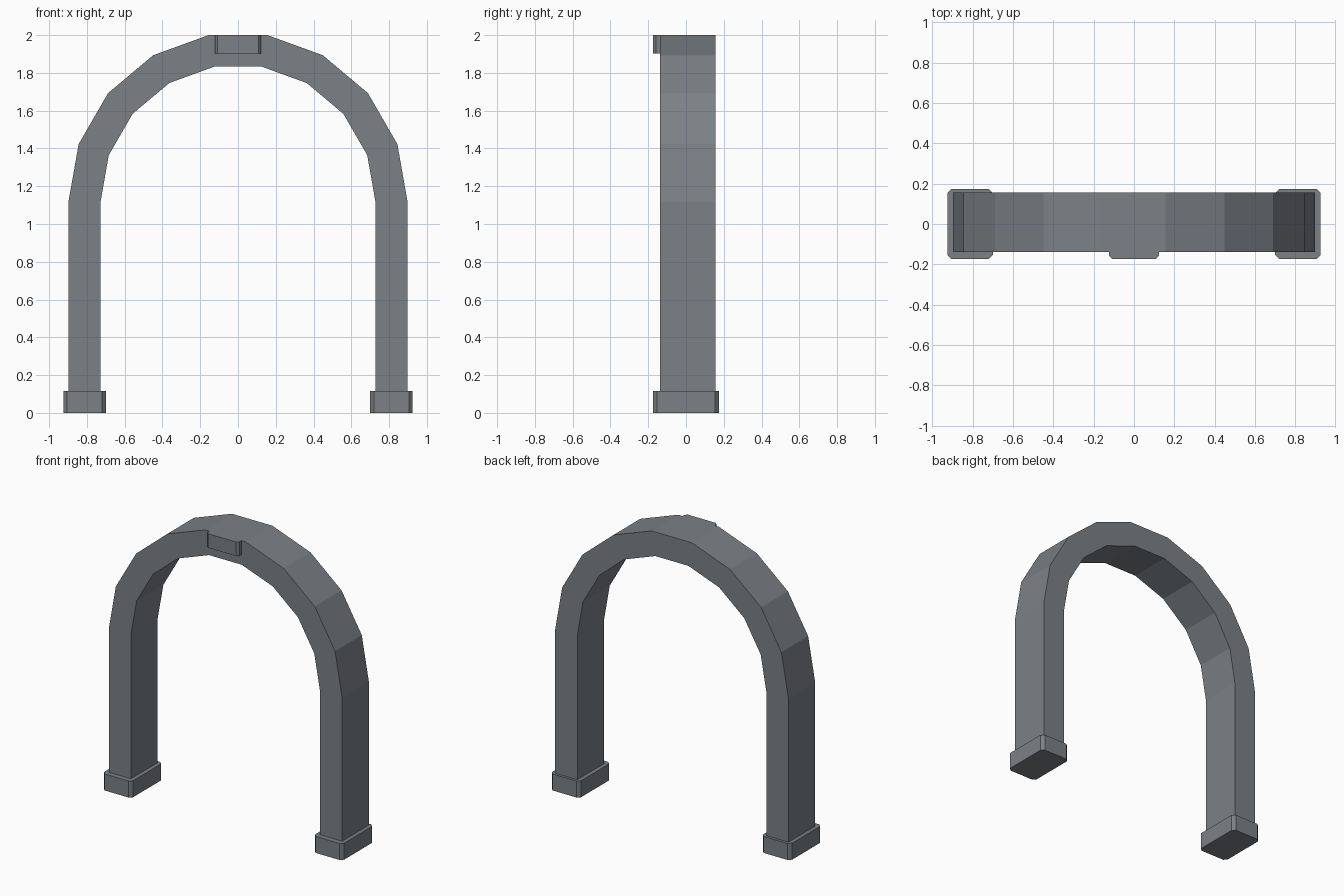
import bpy
import bmesh
import math

if "Cube" in bpy.data.objects:
    bpy.data.objects.remove(bpy.data.objects["Cube"])

FRONT, BACK = -0.138, 0.156   # arch front and back faces
PAD_Y = 0.174                 # half depth of the feet
TOP = 2.0
R_OUT, R_IN = 0.898, 0.728
SEGMENTS = 9

# Dark slate stone
stone = bpy.data.materials.new("dark_stone")
stone.diffuse_color = (0.2, 0.22, 0.24, 1)
stone.use_nodes = True
stone.node_tree.nodes["Principled BSDF"].inputs["Base Color"].default_value = stone.diffuse_color


def loft(name, ring_a, ring_b, caps):
    """Join two matching closed rings with side quads and add the caps."""
    n = len(ring_a)
    faces = [(i, (i + 1) % n, (i + 1) % n + n, i + n) for i in range(n)]
    for cap in caps:
        faces.append(tuple(reversed(cap)))
        faces.append(tuple(i + n for i in cap))
    mesh = bpy.data.meshes.new(name)
    mesh.from_pydata(ring_a + ring_b, [], faces)
    mesh.materials.append(stone)
    bm = bmesh.new()
    bm.from_mesh(mesh)
    bmesh.ops.recalc_face_normals(bm, faces=bm.faces)
    bm.to_mesh(mesh)
    bm.free()
    obj = bpy.data.objects.new(name, mesh)
    bpy.context.collection.objects.link(obj)
    return obj


def prism(name, outline, z0, z1):
    """Upright prism from an xy outline."""
    return loft(name, [(x, y, z0) for x, y in outline],
                [(x, y, z1) for x, y in outline], [range(len(outline))])


# Arch: straight legs running into a nine-sided half round
centre_z = TOP - R_OUT * math.sin(math.radians(80))


def arch_line(r):
    arc = [(r * math.cos(math.pi * i / SEGMENTS),
            centre_z + r * math.sin(math.pi * i / SEGMENTS))
           for i in range(SEGMENTS + 1)]
    return [(r, 0.05)] + arc + [(-r, 0.05)]


profile = arch_line(R_OUT) + arch_line(R_IN)[::-1]
n = len(profile)
strips = [(i, i + 1, n - 2 - i, n - 1 - i) for i in range(n // 2 - 1)]
loft("arch", [(x, BACK, z) for x, z in profile],
     [(x, FRONT, z) for x, z in profile], strips)

# Feet: pads with chamfered upright corners
c, hx = 0.02, 0.1125
for side, label in ((-1, "left"), (1, "right")):
    foot = [(-hx + c, -PAD_Y), (hx - c, -PAD_Y), (hx, -PAD_Y + c), (hx, PAD_Y - c),
            (hx - c, PAD_Y), (-hx + c, PAD_Y), (-hx, PAD_Y - c), (-hx, -PAD_Y + c)]
    prism(label + "_foot", [(x + side * 0.8125, y) for x, y in foot], 0, 0.115)

# Keystone: small chamfered block on the front of the crown
k, w = 0.015, 0.123
prism("keystone", [(-w + k, -PAD_Y), (w - k, -PAD_Y), (w, -PAD_Y + k),
                   (w, FRONT), (-w, FRONT), (-w, -PAD_Y + k)], 1.902, TOP)
